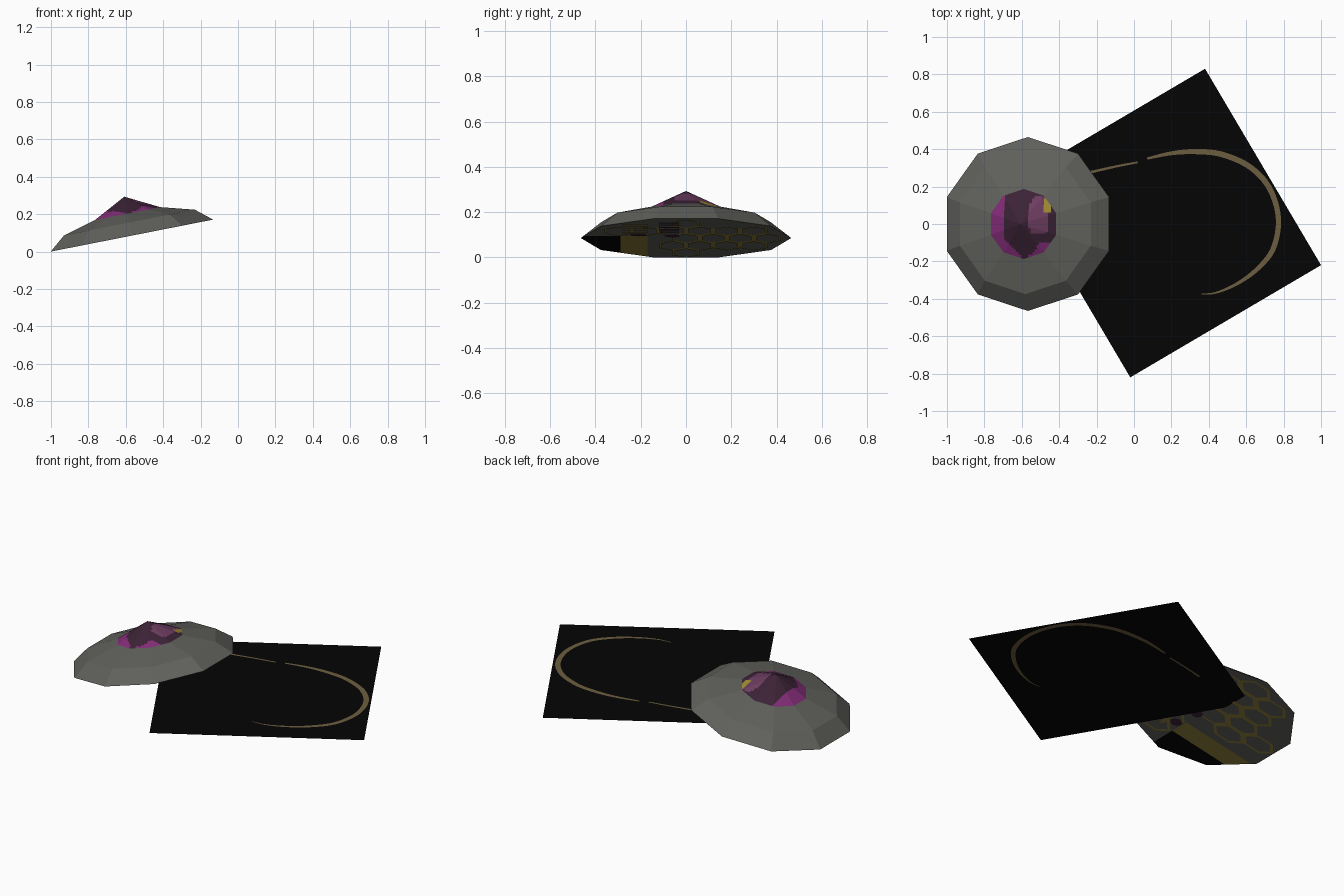
import bpy, bmesh, math
from mathutils import Matrix, Vector

if "Cube" in bpy.data.objects:
    bpy.data.objects.remove(bpy.data.objects["Cube"])

def mat(name, r, g, b):
    m = bpy.data.materials.new(name)
    m.diffuse_color = (r, g, b, 1)
    m.use_nodes = True
    m.node_tree.nodes["Principled BSDF"].inputs["Base Color"].default_value = m.diffuse_color
    return m

GREY = mat("hull grey", .118, .118, .108)
BLACK = mat("near black", .0015, .0015, .0015)
SAND = mat("sand gold", .155, .11, .05)
OLIVE = mat("olive gold", .28, .21, .045)
MAGENTA = mat("magenta", .23, .026, .19)
PLUM = mat("dark plum", .044, .016, .036)
MAUVE = mat("mauve", .15, .046, .12)
YELLOW = mat("mustard yellow", .36, .27, .032)

def make(name, bm, mats, matrix=Matrix()):
    bm.transform(matrix)
    me = bpy.data.meshes.new(name)
    bm.to_mesh(me)
    bm.free()
    for m in mats:
        me.materials.append(m)
    ob = bpy.data.objects.new(name, me)
    bpy.context.collection.objects.link(ob)
    return ob

def cut(bm, faces, co, no):
    geom = set(faces)
    for f in faces:
        geom.update(f.edges)
        geom.update(f.verts)
    bmesh.ops.bisect_plane(bm, geom=list(geom), plane_co=co, plane_no=no, dist=1e-5)

# the saucer leans up towards +x
TILT = math.atan(.197)
LEAN = Matrix.Translation((-.567, 0, .0855)) @ Matrix.Rotation(-TILT, 4, 'Y')
N = 10

def ring(bm, r, z):
    return [bm.verts.new((r * math.cos(math.radians(18 + 36 * k)),
                          r * math.sin(math.radians(18 + 36 * k)), z)) for k in range(N)]

# saucer hull: ten-sided profile with a flat, painted underside
bm = bmesh.new()
rings = [ring(bm, r, z) for r, z in ((.465, 0), (.375, .071), (.187, .12))]
for a, b in zip(rings, rings[1:]):
    for k in range(N):
        bm.faces.new((a[k], a[(k + 1) % N], b[(k + 1) % N], b[k]))
bm.faces.new(rings[0][::-1])
for co, no in (((.05, 0, 0), (1, 0, 0)), ((0, -.17, 0), (0, 1, 0)), ((0, -.29, 0), (0, 1, 0))):
    cut(bm, [f for f in bm.faces if f.calc_center_median().z < 1e-4], co, no)
for f in bm.faces:
    c = f.calc_center_median()
    if c.z < 1e-4 and c.x < .05 and c.y < -.17:
        f.material_index = 1 if c.y < -.29 else 2
make("saucer_hull", bm, (GREY, BLACK, OLIVE), LEAN)

# faceted dome, cut into a fine grid so the paint patches follow position
bm = bmesh.new()
base = ring(bm, .187, .12)
tip = bm.verts.new((0, 0, .212))
for k in range(N):
    bm.faces.new((base[k], base[(k + 1) % N], tip))
for i in range(-14, 15):
    cut(bm, bm.faces[:], (i * .0125, 0, 0), (1, 0, 0))
    cut(bm, bm.faces[:], (0, i * .0125, 0), (0, 1, 0))
for f in bm.faces:
    c = f.calc_center_median()
    if .112 < c.x < .15 and .06 < c.y < .14:
        f.material_index = 3
    elif ((c.x - .09) / .05) ** 4 + ((c.y - .045) / .1) ** 4 < 1:
        f.material_index = 2
    elif c.x < -.1 or c.x + .9 * c.y < -.17 or (c.x - c.y > .2 and c.y < -.1):
        f.material_index = 1
make("dome", bm, (PLUM, MAGENTA, MAUVE, YELLOW), LEAN)

# honeycomb lines on the underside
bm = bmesh.new()
HEX = [(.11, 0), (.055, .06), (-.055, .06), (-.11, 0), (-.055, -.06), (.055, -.06)]
for i in range(-3, 4):
    for j in range(-4, 5):
        cx, cy = i * .165, j * .12 + (i % 2) * .06
        pts = [Vector((cx + x, cy + y)) for x, y in HEX]
        if any(p.length > .44 for p in pts) or any(p.x < .05 and p.y < -.18 for p in pts):
            continue
        outer = [bm.verts.new((p.x, p.y, -.0015)) for p in pts]
        inner = [bm.verts.new((cx + x * .8, cy + y * .8, -.0015)) for x, y in HEX]
        for k in range(6):
            n = (k + 1) % 6
            bm.faces.new((outer[k], inner[k], inner[n], outer[n]))
make("underside_honeycomb", bm, (OLIVE,), LEAN)

# plum spots and bars on the underside, olive bars beside them
def bars(bm, x0, x1, y0, y1, count):
    step = (x1 - x0) / count
    for i in range(count):
        a = x0 + i * step
        b = a + step * .5
        bm.faces.new([bm.verts.new((x, y, -.003)) for x, y in
                      ((a, y0), (a, y1), (b, y1), (b, y0))])

bm = bmesh.new()
for x, y in ((.09, -.21), (.066, -.06)):
    bmesh.ops.create_circle(bm, cap_ends=True, segments=8, radius=.035,
                            matrix=Matrix.Translation((x, y, -.003)) @ Matrix.Rotation(math.pi, 4, 'X'))
bars(bm, .14, .4, -.12, -.03, 5)
make("underside_plum_marks", bm, (PLUM,), LEAN)
bm = bmesh.new()
bars(bm, .13, .36, -.28, -.17, 5)
make("underside_olive_bars", bm, (OLIVE,), LEAN)

# flat black card level with the middle of the saucer
CARD_Z = .0855
bm = bmesh.new()
bm.faces.new([bm.verts.new((x, y, CARD_Z)) for x, y in
              ((.38, .83), (-.64, .23), (-.02, -.82), (1, -.22))])
make("flat_card", bm, (BLACK,))

# curved gold stroke on both sides of the card: x, y, width
def smooth(p, steps=8):
    p = [Vector(q) for q in p]
    p = [2 * p[0] - p[1]] + p + [2 * p[-1] - p[-2]]
    out = []
    for a, b, c, d in zip(p, p[1:], p[2:], p[3:]):
        for s in range(steps):
            t = s / steps
            out.append(.5 * (2 * b + (c - a) * t + (2 * a - 5 * b + 4 * c - d) * t * t
                             + (3 * b - a - 3 * c + d) * t ** 3))
    return out + [p[-2]]

def stroke(name, pts, z, flip):
    path = smooth(pts)
    bm = bmesh.new()
    pairs = []
    for i, p in enumerate(path):
        t = path[min(i + 1, len(path) - 1)] - path[max(i - 1, 0)]
        side = Vector((-t.y, t.x)).normalized() * p.z / 2
        pairs.append([bm.verts.new((p.x + s * side.x, p.y + s * side.y, z)) for s in (1, -1)])
    for a, b in zip(pairs, pairs[1:]):
        quad = (a[0], a[1], b[1], b[0])
        bm.faces.new(quad[::-1] if flip else quad)
    make(name, bm, (SAND,))

MAIN = [(.07, .35, .012), (.2, .378, .021), (.33, .387, .028), (.47, .372, .03), (.62, .305, .03),
        (.725, .19, .03), (.772, .03, .028), (.745, -.13, .028), (.66, -.24, .024),
        (.55, -.32, .017), (.44, -.367, .01), (.36, -.375, .004)]
TAIL = [(-.24, .275, .014), (-.1, .307, .012), (.02, .33, .01)]
for side, z, flip in (("top", CARD_Z + .001, False), ("bottom", CARD_Z - .001, True)):
    stroke("card_stroke_" + side, MAIN, z, flip)
    stroke("card_stroke_tail_" + side, TAIL, z, flip)
